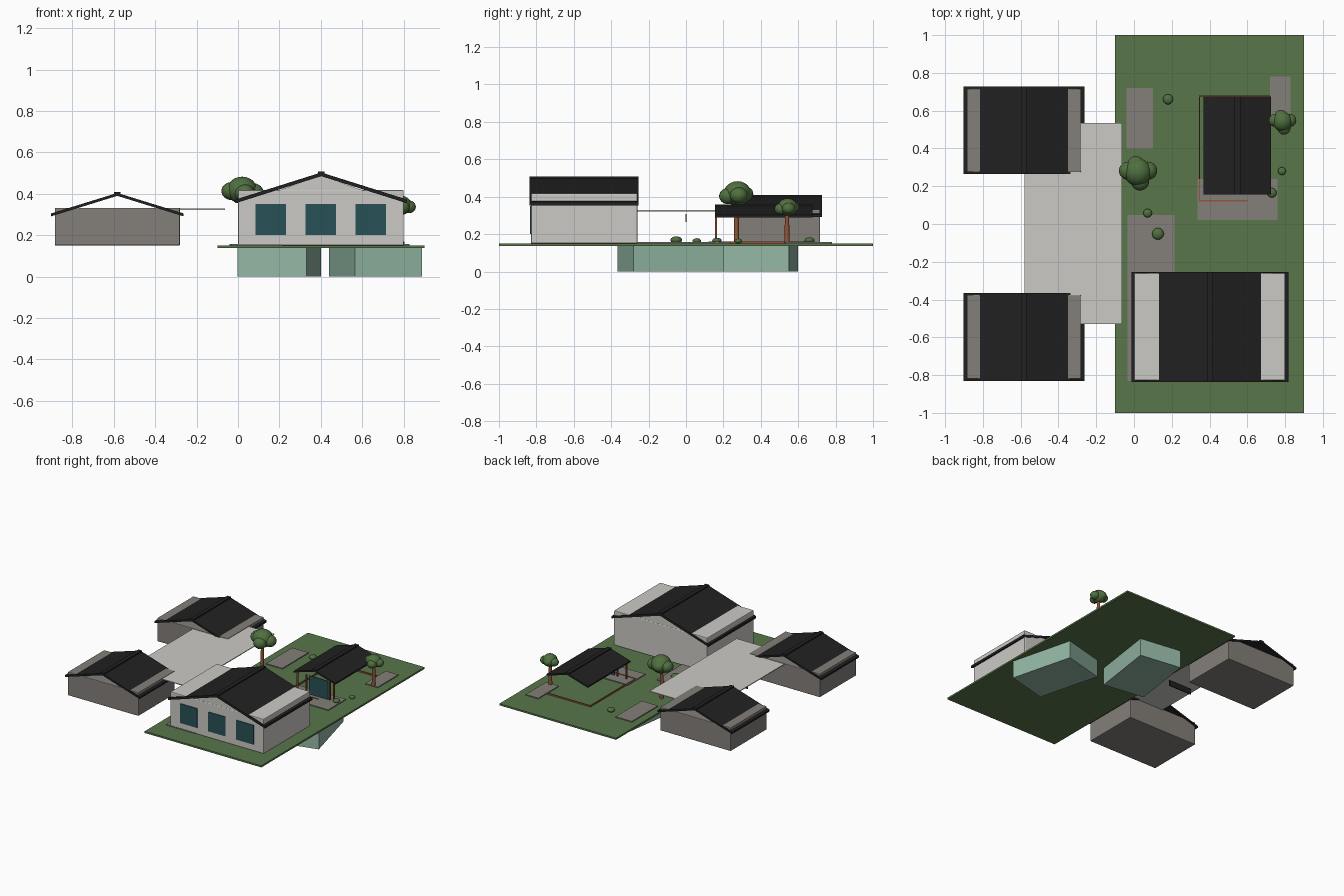
import bpy, bmesh, math
from mathutils import Matrix, Vector

if "Cube" in bpy.data.objects:
    bpy.data.objects.remove(bpy.data.objects["Cube"])


def mat(name, r, g, b):
    m = bpy.data.materials.new(name)
    m.diffuse_color = (r, g, b, 1)
    m.use_nodes = True
    m.node_tree.nodes["Principled BSDF"].inputs["Base Color"].default_value = m.diffuse_color
    return m


GRASS = mat("grass green", 0.10, 0.18, 0.07)
WHITE = mat("pale plaster", 0.60, 0.59, 0.56)
GREY = mat("warm grey", 0.23, 0.215, 0.195)
BLACK = mat("roof black", 0.015, 0.015, 0.015)
GLASS = mat("dark teal glass", 0.02, 0.08, 0.092)
POOL = mat("pale aqua", 0.29, 0.47, 0.37)
WOOD = mat("red brown wood", 0.30, 0.09, 0.04)
LEAF = mat("leaf green", 0.08, 0.16, 0.05)


def finish(name, bm, material):
    bmesh.ops.recalc_face_normals(bm, faces=bm.faces)
    me = bpy.data.meshes.new(name)
    bm.to_mesh(me)
    bm.free()
    me.materials.append(material)
    ob = bpy.data.objects.new(name, me)
    bpy.context.collection.objects.link(ob)
    return ob


def box(name, x, y, z, material, bevel=0):
    """Box from (min, max) ranges."""
    bm = bmesh.new()
    bmesh.ops.create_cube(bm, size=1)
    for v in bm.verts:
        v.co = Vector([r[0] if c < 0 else r[1] for c, r in zip(v.co, (x, y, z))])
    ob = finish(name, bm, material)
    if bevel:
        mod = ob.modifiers.new("soft_edge", 'BEVEL')
        mod.width = bevel
        mod.segments = 2
    return ob


def prism(name, profile, y0, y1, material):
    """Extrude an x-z profile along y."""
    bm = bmesh.new()
    f = bm.faces.new([bm.verts.new((x, y0, z)) for x, z in profile])
    ret = bmesh.ops.extrude_face_region(bm, geom=[f])
    verts = [v for v in ret["geom"] if isinstance(v, bmesh.types.BMVert)]
    bmesh.ops.translate(bm, verts=verts, vec=(0, y1 - y0, 0))
    return finish(name, bm, material)


def gable_roof(name, cx, half, y, eave, ridge, t):
    """Chevron roof shell with a small ridge cap."""
    prism(name, [(cx - half, eave), (cx, ridge), (cx + half, eave),
                 (cx + half, eave - t), (cx, ridge - t), (cx - half, eave - t)],
          y[0], y[1], BLACK)
    box(name + "_ridge_cap", (cx - 0.016, cx + 0.016), y,
        (ridge - 0.012, ridge + 0.004), BLACK)


def blobs(name, spheres, material, flat=1.0):
    """Cluster of smooth spheres (x, y, z, radius)."""
    bm = bmesh.new()
    for x, y, z, r in spheres:
        bmesh.ops.create_uvsphere(
            bm, u_segments=20, v_segments=12, radius=r,
            matrix=Matrix.Translation((x, y, z)) @ Matrix.Diagonal((1, 1, flat, 1)))
    for f in bm.faces:
        f.smooth = True
    return finish(name, bm, material)


# Garden slab
box("lawn", (-0.1, 0.9), (-1, 1), (0.137, 0.15), GRASS)

# Sunken basins hanging below the lawn, slightly rotated
for name, cx, cy, angle in (("basin_east", 0.665, -0.0825, 14.5),
                            ("basin_west", 0.20, 0.328, -8.1)):
    ob = box(name, (-0.168, 0.168), (-0.249, 0.249), (0, 0.138), POOL)
    ob.location = (cx, cy, 0)
    ob.rotation_euler.z = math.radians(angle)

# Main house: walls, gable infill, roof, windows
box("main_walls", (0, 0.8), (-0.828, -0.26), (0.15, 0.418), WHITE, 0.005)
prism("main_gable", [(0.15, 0.40), (0.4, 0.489), (0.65, 0.40)], -0.826, -0.262, WHITE)
gable_roof("main_roof", 0.402, 0.415, (-0.837, -0.255), 0.372, 0.503, 0.018)
for i, cx in enumerate((0.158, 0.4, 0.642)):
    box(f"window_{i + 1}", (cx - 0.074, cx + 0.074), (-0.833, -0.826),
        (0.2, 0.35), GLASS)

# Two grey side houses
for name, y in (("front", (-0.83, -0.365)), ("back", (0.265, 0.727))):
    box(f"side_walls_{name}", (-0.885, -0.28), (y[0] + 0.01, y[1] - 0.01),
        (0.15, 0.332), GREY, 0.005)
    gable_roof(f"side_roof_{name}", -0.583, 0.32, y, 0.305, 0.404, 0.014)

# Raised terrace between the houses and the panel hung under it
box("terrace", (-0.58, -0.063), (-0.53, 0.535), (0.322, 0.328), WHITE)
box("hanging_panel", (-0.53, -0.33), (-0.004, 0.004), (0.265, 0.307), BLACK)

# Paving slabs
for i, (x, y) in enumerate((((-0.04, 0.10), (0.40, 0.72)),
                            ((-0.035, 0.215), (-0.83, 0.047)),
                            ((0.335, 0.76), (0.02, 0.237)),
                            ((0.72, 0.828), (0.53, 0.78)))):
    box(f"paving_{i + 1}", x, y, (0.148, 0.157), GREY)

# Open pavilion: roof, posts, glazed front, ground kerb
gable_roof("pavilion_roof", 0.547, 0.178, (0.155, 0.675), 0.302, 0.355, 0.012)
for i, x in enumerate((0.40, 0.475, 0.675, 0.71)):
    box(f"pavilion_post_{i + 1}", (x - 0.005, x + 0.005), (0.155, 0.165),
        (0.15, 0.30), WOOD)
box("pavilion_glass", (0.50, 0.66), (0.157, 0.163), (0.157, 0.30), GLASS)
for name, x, y in (("left", (0.343, 0.35), (0.12, 0.68)),
                   ("back", (0.343, 0.72), (0.673, 0.68)),
                   ("front", (0.343, 0.60), (0.12, 0.127))):
    box(f"kerb_{name}", x, y, (0.15, 0.161), WOOD)

# Trees: trunk plus clustered crown
for i, (x, y, top, s) in enumerate(((0.02, 0.27, 0.425, 1.0), (0.785, 0.54, 0.35, 0.72))):
    bm = bmesh.new()
    h = top - 0.15
    bmesh.ops.create_cone(bm, cap_ends=True, segments=12, radius1=0.014,
                          radius2=0.010, depth=h,
                          matrix=Matrix.Translation((x, y, 0.15 + h / 2)))
    finish(f"tree_trunk_{i + 1}", bm, WOOD)
    crown = [(x, y + 0.005 * s, top - 0.008 * s, 0.073 * s)]
    for dx, dy, dz, r in ((-0.052, 0.012, -0.012, 0.048), (0.055, 0.012, -0.018, 0.048),
                          (0.012, -0.045, -0.022, 0.048), (-0.01, 0.045, -0.01, 0.045)):
        crown.append((x + dx * s, y + dy * s, top + dz * s, r * s))
    blobs(f"tree_crown_{i + 1}", crown, LEAF, 0.9)

# Low round shrubs
for i, (x, y, r) in enumerate(((0.18, 0.66, 0.027), (0.783, 0.28, 0.021),
                               (0.73, 0.165, 0.025), (0.072, 0.058, 0.023),
                               (0.127, -0.052, 0.031))):
    blobs(f"shrub_{i + 1}", [(x, y, 0.15 + r * 0.6, r)], LEAF, 0.62)
